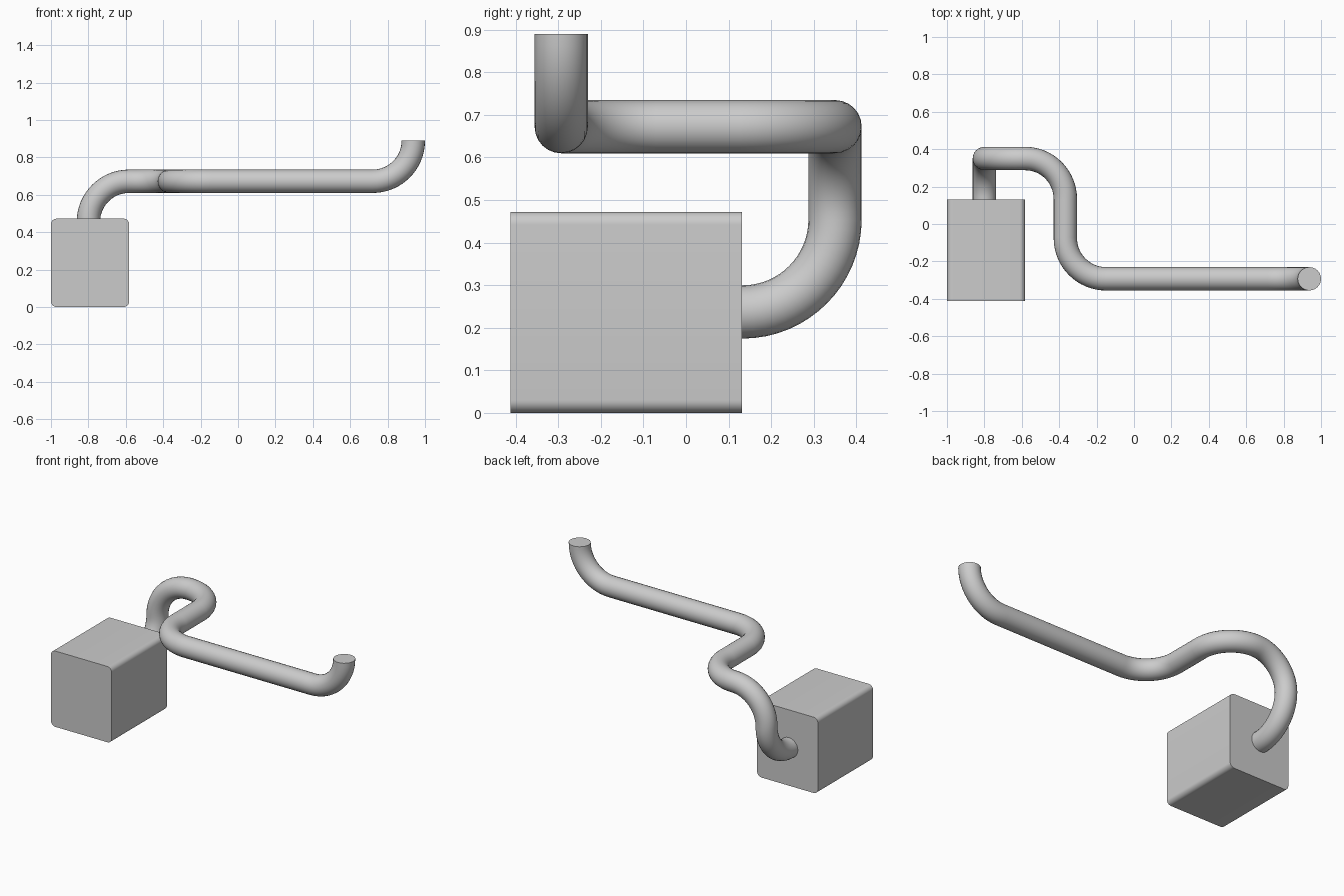
import bpy
import bmesh
from math import radians
from mathutils import Vector

if "Cube" in bpy.data.objects:
    bpy.data.objects.remove(bpy.data.objects["Cube"], do_unlink=True)

# Single plain grey
grey = bpy.data.materials.new("plain_grey")
grey.use_nodes = True
colour = (0.6, 0.6, 0.6, 1.0)
grey.diffuse_color = colour
grey.node_tree.nodes["Principled BSDF"].inputs["Base Color"].default_value = colour


def smooth(obj):
    bpy.ops.object.select_all(action="DESELECT")
    obj.select_set(True)
    bpy.context.view_layer.objects.active = obj
    bpy.ops.object.shade_smooth_by_angle(angle=radians(35))


# Block with rounded long edges and flat ends
low, high = Vector((-1.0, -0.412, 0.0)), Vector((-0.582, 0.131, 0.472))
bm = bmesh.new()
bmesh.ops.create_cube(bm, size=1)
for v in bm.verts:
    v.co = (low + high) / 2 + v.co * (high - low)
long_edges = [e for e in bm.edges if abs(e.verts[0].co.y - e.verts[1].co.y) > 0.1]
bmesh.ops.bevel(bm, geom=long_edges, offset=0.03, segments=8, profile=0.5, affect="EDGES")
mesh = bpy.data.meshes.new("block")
bm.to_mesh(mesh)
bm.free()
block = bpy.data.objects.new("block", mesh)
bpy.context.collection.objects.link(block)
mesh.materials.append(grey)
smooth(block)

# Corners of the pipe route, each rounded to the same bend radius
BEND, KAPPA = 0.2175, 0.5523
route = [Vector(p) for p in (
    (-0.80, 0.12, 0.237), (-0.80, 0.35, 0.237), (-0.80, 0.35, 0.672),
    (-0.367, 0.35, 0.672), (-0.367, -0.293, 0.672),
    (0.9375, -0.293, 0.672), (0.9375, -0.293, 0.89))]

# Each knot: position, left handle, right handle
knots = [(route[0], route[0], route[0])]
for before, corner, after in zip(route, route[1:], route[2:]):
    d_in = (corner - before).normalized()
    d_out = (after - corner).normalized()
    a, b = corner - d_in * BEND, corner + d_out * BEND
    reach = BEND * KAPPA
    if (a - knots[-1][0]).length < 0.005:
        # Bends that meet share one knot
        pos, left, _ = knots.pop()
        knots.append((pos, left, pos + d_in * reach))
    else:
        last, left, _ = knots.pop()
        knots.append((last, left, last + d_in * 0.005))
        knots.append((a, a - d_in * 0.005, a + d_in * reach))
    knots.append((b, b - d_out * reach, b + d_out * reach))

# Pipe swept along the route
curve = bpy.data.curves.new("bent_pipe", "CURVE")
curve.dimensions = "3D"
curve.twist_mode = "MINIMUM"
curve.bevel_depth = 0.0625
curve.bevel_resolution = 10
curve.resolution_u = 16
curve.use_fill_caps = True
spline = curve.splines.new("BEZIER")
spline.bezier_points.add(len(knots) - 1)
for point, (pos, left, right) in zip(spline.bezier_points, knots):
    point.handle_left_type = point.handle_right_type = "FREE"
    point.co, point.handle_left, point.handle_right = pos, left, right
pipe = bpy.data.objects.new("bent_pipe", curve)
bpy.context.collection.objects.link(pipe)
curve.materials.append(grey)
bpy.ops.object.select_all(action="DESELECT")
pipe.select_set(True)
bpy.context.view_layer.objects.active = pipe
bpy.ops.object.convert(target="MESH")
smooth(bpy.context.view_layer.objects.active)
